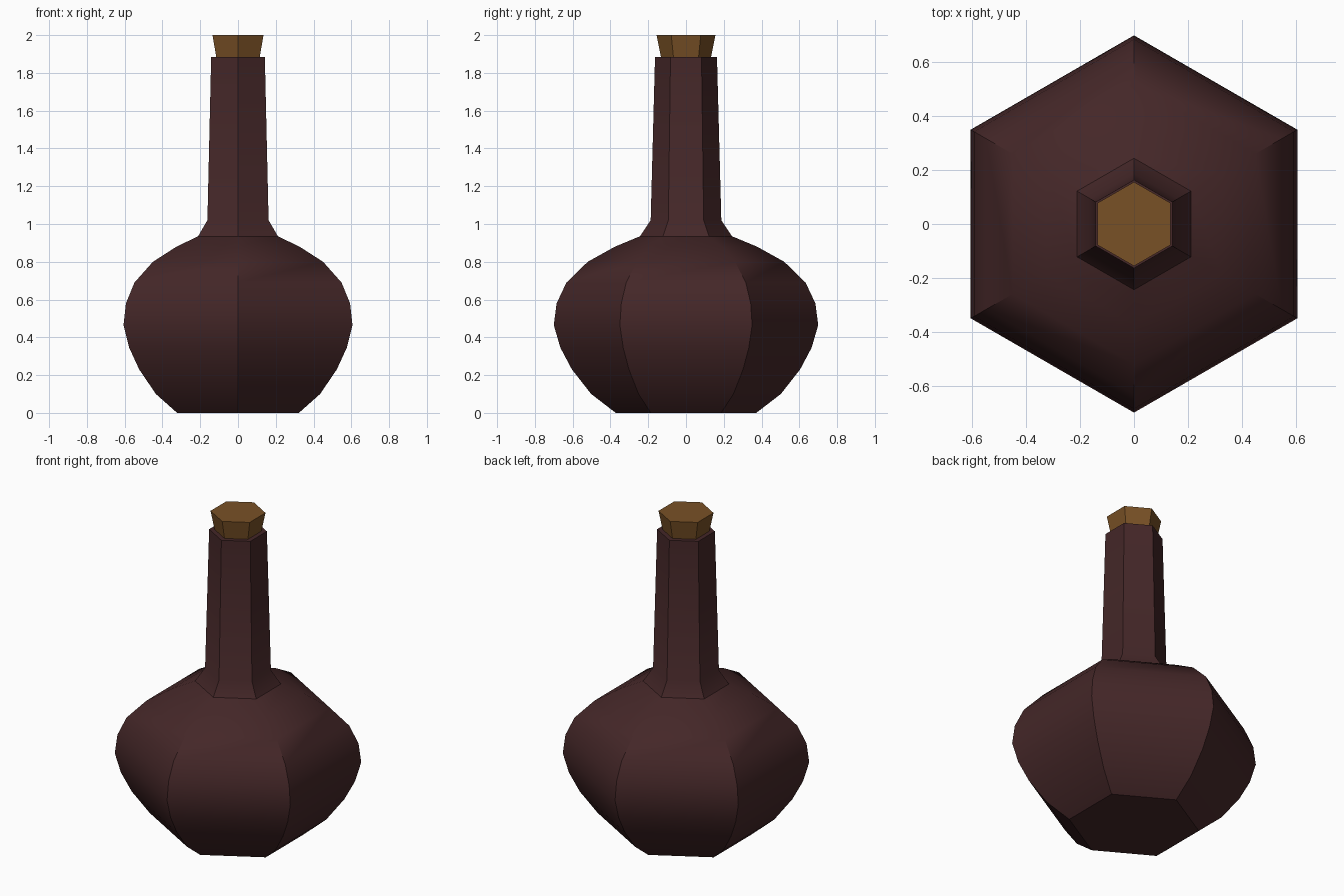
import bpy
import bmesh
from math import sin, cos, pi

SIDES = 6

cube = bpy.data.objects.get("Cube")
if cube:
    bpy.data.objects.remove(cube, do_unlink=True)


def make_material(name, color):
    mat = bpy.data.materials.new(name)
    mat.use_nodes = True
    mat.diffuse_color = color
    mat.node_tree.nodes["Principled BSDF"].inputs["Base Color"].default_value = color
    return mat


def lathe(name, profile, mat, is_sharp=None):
    """Turn (radius, height) points into a closed six-sided solid."""
    bm = bmesh.new()
    rings = []
    for r, z in profile:
        angles = [pi / 2 + 2 * pi * i / SIDES for i in range(SIDES)]
        rings.append([bm.verts.new((r * cos(a), r * sin(a), z)) for a in angles])
    for low, high in zip(rings, rings[1:]):
        for i in range(SIDES):
            j = (i + 1) % SIDES
            bm.faces.new((low[i], low[j], high[j], high[i]))
    bm.faces.new(rings[0][::-1])
    bm.faces.new(rings[-1])
    if is_sharp:
        for face in bm.faces:
            face.smooth = True
        for edge in bm.edges:
            heights = sorted(v.co.z for v in edge.verts)
            edge.smooth = not is_sharp(*heights)
    mesh = bpy.data.meshes.new(name)
    bm.to_mesh(mesh)
    bm.free()
    mesh.materials.append(mat)
    obj = bpy.data.objects.new(name, mesh)
    bpy.context.collection.objects.link(obj)
    return obj


glass = make_material("dark brown glass", (0.058, 0.020, 0.021, 1))
cork = make_material("cork brown", (0.19, 0.082, 0.019, 1))

# Bottle: base, round belly, shoulder, collar and tapering neck
SHOULDER, COLLAR, RIM = 0.80, 0.935, 1.885
bottle_profile = [
    (0.372, 0), (0.502, 0.10), (0.604, 0.23), (0.665, 0.345),
    (0.70, 0.465), (0.685, 0.58), (0.633, 0.69), (0.52, SHOULDER),
    (0.376, 0.88), (0.244, COLLAR), (0.187, 1.02), (0.164, RIM),
]


def bottle_sharp(low, high):
    if high - low < 0.001:  # rings
        return any(abs(low - z) < 0.001 for z in (0, COLLAR, RIM))
    return not (low > SHOULDER - 0.001 and high < COLLAR + 0.001)


lathe("bottle", bottle_profile, glass, bottle_sharp)

# Stopper: flares upward out of the neck
lathe("cork_stopper", [(0.122, 1.84), (0.133, RIM), (0.156, 2.0)], cork)
